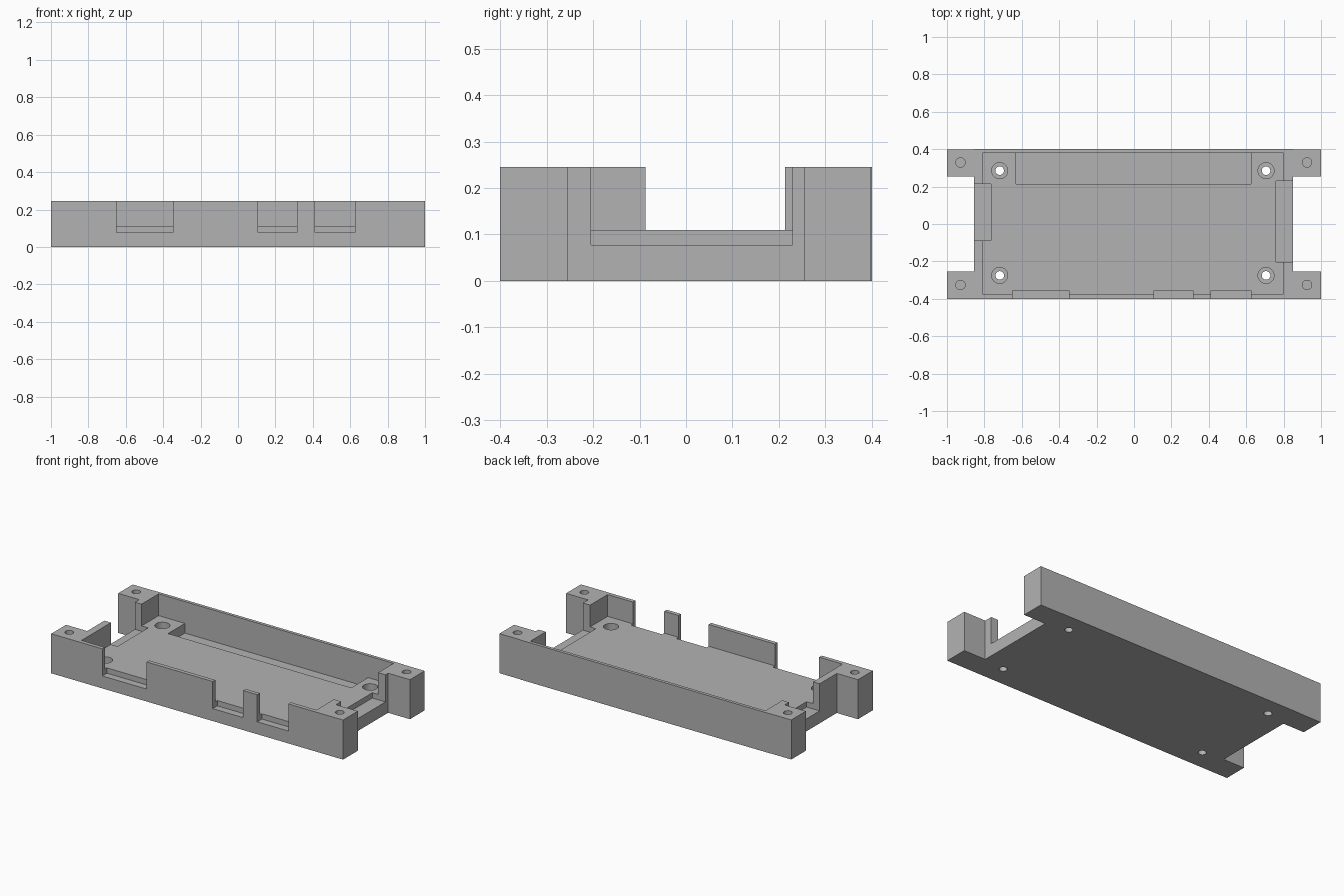
import bpy, bmesh

if "Cube" in bpy.data.objects:
    bpy.data.objects.remove(bpy.data.objects["Cube"])

H = 0.245       # overall height
FLOOR = 0.11    # inner floor level
NOTCH = 0.077   # bottom of the wall notches

grey = bpy.data.materials.new("plain grey")
grey.diffuse_color = (0.45, 0.45, 0.45, 1)
grey.use_nodes = True
grey.node_tree.nodes["Principled BSDF"].inputs["Base Color"].default_value = grey.diffuse_color


def new_object(name, bm):
    bmesh.ops.recalc_face_normals(bm, faces=bm.faces[:])
    mesh = bpy.data.meshes.new(name)
    bm.to_mesh(mesh)
    bm.free()
    mesh.materials.append(grey)
    ob = bpy.data.objects.new(name, mesh)
    bpy.context.collection.objects.link(ob)
    return ob


def prism(name, points, z0, z1):
    bm = bmesh.new()
    face = bm.faces.new([bm.verts.new((x, y, z0)) for x, y in points])
    ext = bmesh.ops.extrude_face_region(bm, geom=[face])
    verts = [v for v in ext["geom"] if isinstance(v, bmesh.types.BMVert)]
    bmesh.ops.translate(bm, vec=(0, 0, z1 - z0), verts=verts)
    return new_object(name, bm)


def box(name, x0, x1, y0, y1, z0, z1):
    return prism(name, [(x0, y0), (x1, y0), (x1, y1), (x0, y1)], z0, z1)


def cylinder(name, x, y, r, z0, z1):
    bm = bmesh.new()
    bmesh.ops.create_cone(bm, cap_ends=True, segments=32, radius1=r, radius2=r, depth=z1 - z0)
    bmesh.ops.translate(bm, vec=(x, y, (z0 + z1) / 2), verts=bm.verts[:])
    return new_object(name, bm)


# Solid enclosure outline: body with four mounting ears
outline = [(-1, -0.4), (1, -0.4), (1, -0.255), (0.85, -0.255), (0.85, 0.255), (1, 0.255),
           (1, 0.398), (0.85, 0.398), (0.85, 0.4), (-0.855, 0.4), (-0.855, 0.398), (-1, 0.398),
           (-1, 0.255), (-0.855, 0.255), (-0.855, -0.255), (-1, -0.255)]
tray = prism("enclosure_tray", outline, 0, H)

TOP = H + 0.1
cutters = [
    box("cavity", -0.81, 0.80, -0.375, 0.38, FLOOR, TOP),
    box("back_pocket", -0.63, 0.625, 0.215, 0.38, 0.05, TOP),
    box("left_notch", -0.95, -0.765, -0.087, 0.213, NOTCH, TOP),
    box("right_notch", 0.76, 0.95, -0.204, 0.229, NOTCH, TOP),
]
# Connector notches in the front wall
for x0, x1 in ((-0.65, -0.347), (0.107, 0.315), (0.412, 0.625)):
    cutters.append(box("front_notch", x0, x1, -0.5, -0.355, NOTCH, TOP))
# Counterbored screw holes in the floor
for x in (-0.718, 0.706):
    for y in (-0.275, 0.285):
        cutters.append(cylinder("screw_hole", x, y, 0.023, -0.1, TOP))
        cutters.append(cylinder("counterbore", x, y, 0.043, 0.05, TOP))
# Blind holes in the ears
for x in (-0.928, 0.925):
    for y in (-0.326, 0.329):
        cutters.append(cylinder("ear_hole", x, y, 0.025, 0.06, TOP))

for c in cutters:
    mod = tray.modifiers.new("cut", "BOOLEAN")
    mod.operation = "DIFFERENCE"
    mod.solver = "EXACT"
    mod.object = c

# Bake the cuts and remove the cutters
deps = bpy.context.evaluated_depsgraph_get()
deps.update()
result = bpy.data.meshes.new_from_object(tray.evaluated_get(deps))
tray.modifiers.clear()
tray.data = result
for c in cutters:
    bpy.data.objects.remove(c)

bpy.context.view_layer.objects.active = tray
tray.select_set(True)
bpy.ops.object.shade_smooth_by_angle()
